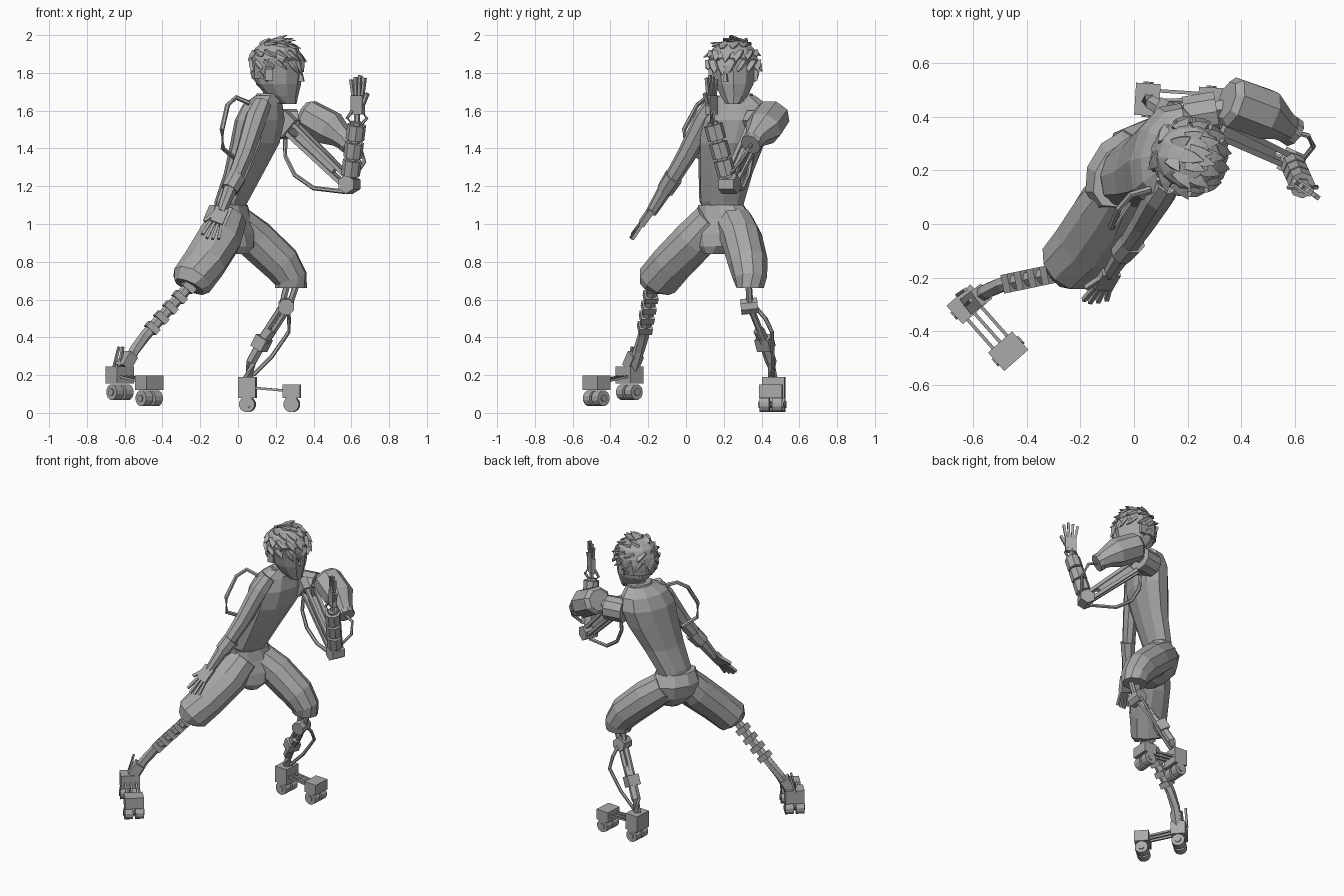
import bpy
import bmesh
import math
import random
from mathutils import Vector, Matrix

if "Cube" in bpy.data.objects:
    bpy.data.objects.remove(bpy.data.objects["Cube"])

random.seed(4)
UP = Vector((0, 0, 1))
FACING = -0.3  # body turn about z

clay = bpy.data.materials.new("clay_grey")
clay.use_nodes = True
clay.diffuse_color = (0.4, 0.4, 0.4, 1)
clay.node_tree.nodes["Principled BSDF"].inputs["Base Color"].default_value = clay.diffuse_color


def finish(name, bm):
    bmesh.ops.recalc_face_normals(bm, faces=bm.faces[:])
    mesh = bpy.data.meshes.new(name)
    bm.to_mesh(mesh)
    bm.free()
    mesh.materials.append(clay)
    obj = bpy.data.objects.new(name, mesh)
    bpy.context.collection.objects.link(obj)
    return obj


def frame(direction, side=None):
    """Side axis, second axis and unit direction."""
    d = Vector(direction).normalized()
    if side is None:
        side = UP.cross(d) if abs(d.z) < 0.98 else Vector((0, 1, 0))
    side = Vector(side)
    side = (side - d * side.dot(d)).normalized()
    return side, d.cross(side), d


def loft(name, rings, sides=8, yaw=None):
    """Skin over rings (x, y, z, radius, radius); level rings when yaw is given."""
    bm = bmesh.new()
    centres = [Vector(r[:3]) for r in rings]
    loops = []
    for i, ring in enumerate(rings):
        if yaw is None:
            ahead = centres[min(i + 1, len(rings) - 1)] - centres[max(i - 1, 0)]
            a, b, d = frame(ahead)
        else:
            a = Vector((math.cos(yaw), math.sin(yaw), 0))
            b = UP.cross(a)
        loop = []
        for k in range(sides):
            t = math.tau * (k + 0.5) / sides
            offset = a * math.cos(t) * ring[3] + b * math.sin(t) * ring[-1]
            loop.append(bm.verts.new(centres[i] + offset))
        loops.append(loop)
    for low, high in zip(loops, loops[1:]):
        for k in range(sides):
            n = (k + 1) % sides
            bm.faces.new((low[k], low[n], high[n], high[k]))
    bm.faces.new(loops[0][::-1])
    bm.faces.new(loops[-1])
    return finish(name, bm)


def rod(name, points, radius, sides=6):
    return loft(name, [(*p, radius, radius) for p in points], sides)


def block(name, start, end, width, height, side=None):
    """Box running from start to end."""
    start, end = Vector(start), Vector(end)
    a, b, d = frame(end - start, side)
    turn = Matrix((a, b, d)).transposed().to_4x4()
    size = Matrix.Diagonal((width, height, (end - start).length, 1))
    bm = bmesh.new()
    place = Matrix.Translation((start + end) / 2) @ turn @ size
    bmesh.ops.create_cube(bm, size=1, matrix=place)
    return finish(name, bm)


def segments(name, start, end, count, radius, sides, fill=0.65):
    """Row of armour links along a limb."""
    start, end = Vector(start), Vector(end)
    for i in range(count):
        a = start.lerp(end, i / count)
        b = start.lerp(end, (i + fill) / count)
        rod(f"{name}_{i}", (a, b), radius, sides)


def hand(name, wrist, direction, across, length):
    a, b, d = frame(direction, across)
    w = Vector(wrist)
    knuckles = w + d * length * 0.48
    block(name + "_palm", w, knuckles, length * 0.34, length * 0.15, a)
    for i in range(4):
        s = (i - 1.5) / 1.5
        root = knuckles + a * s * length * 0.14
        reach = length * (0.52 - 0.1 * abs(s - 0.2))
        tip = root + d * reach + a * s * length * 0.07
        block(f"{name}_finger_{i}", root, tip, length * 0.075, length * 0.08, a)
    thumb = w + d * length * 0.2 + a * length * 0.13
    block(name + "_thumb", thumb, thumb + (d + a * 0.5) * length * 0.33,
          length * 0.08, length * 0.09, a)


def foot(name, heel, toe, heel_height, toe_height, drop):
    """Two wheeled blocks joined by three bars."""
    heel, toe = Vector(heel), Vector(toe)
    along = toe - heel
    along.z = 0
    along.normalize()
    lateral = UP.cross(along)
    for label, c, h in (("heel", heel, heel_height), ("toe", toe, toe_height)):
        part = f"{name}_{label}"
        block(part, c - along * 0.046, c + along * 0.046, 0.12, h)
        for s in (-1, 1):
            hub = c + lateral * s * 0.034 - UP * (h / 2 + drop)
            rim = lateral * 0.026
            rod(f"{part}_wheel_{s}", (hub - rim, hub + rim), 0.042, 12)
            rod(f"{part}_hub_{s}", (hub - rim * 1.25, hub + rim * 1.25), 0.02, 8)
    for s in (-1, 0, 1):
        shift = lateral * s * 0.035
        rod(f"{name}_bar_{s}", (heel + shift, toe + shift), 0.009, 4)


# Torso, neck and collar
loft("torso", [(-.06, .2, 1.03, .07, .09), (-.035, .19, 1.12, .085, .125),
               (.03, .21, 1.27, .1, .15), (.09, .24, 1.43, .125, .185),
               (.115, .26, 1.55, .125, .2), (.13, .27, 1.63, .1, .17),
               (.16, .27, 1.68, .065, .1)], 10, FACING)
loft("collar", [(.16, .27, 1.64, .08, .1), (.17, .27, 1.69, .07, .085)], 8, FACING)
loft("neck", [(.17, .27, 1.63, .055, .055), (.2, .265, 1.74, .055, .055)], 8, FACING)

# Head
loft("head", [(.27, .25, 1.635, .04, .04), (.235, .255, 1.68, .085, .075),
              (.215, .255, 1.74, .12, .105), (.21, .25, 1.84, .135, .125),
              (.21, .25, 1.91, .12, .115), (.2, .25, 1.95, .08, .08)], 10, FACING)
loft("nose", [(.335, .21, 1.755, .022, .016), (.335, .21, 1.8, .008, .008)], 4, FACING)
for s in (-1, 1):
    ear = Vector((.2, .25, 1.79)) + Vector((.3, 1, 0)).normalized() * s * .125
    block(f"ear_{s}", ear - UP * .03, ear + UP * .03, .02, .04)

# Hair: domed cap and tufts combed forward and down
loft("hair_cap", [(.165, .265, 1.77, .09, .115), (.19, .255, 1.84, .128, .133),
                  (.205, .25, 1.88, .136, .135), (.205, .25, 1.93, .115, .113),
                  (.205, .25, 1.96, .08, .08), (.205, .25, 1.975, .03, .03)], 10, FACING)
flow = Vector((.55, -.15, -.55))
for row, (lift, count) in enumerate(((-.4, 9), (.1, 13), (.55, 11), (1, 8), (1.4, 4))):
    for k in range(count):
        turn = math.tau * (k + row / 2) / count
        if row == 0 and math.cos(turn) > .1:
            continue
        yaw = turn + FACING
        out = Vector((math.cos(yaw) * math.cos(lift), math.sin(yaw) * math.cos(lift), math.sin(lift)))
        root = Vector((.205, .25, 1.85)) + out * .122
        sweep = (flow - out * flow.dot(out)).normalized()
        tip = root + (sweep + out * .2) * random.uniform(.06, .085)
        loft(f"hair_tuft_{row}_{k}", [(*root, .04, .014), (*root.lerp(tip, .5), .028, .011),
                                      (*tip, .002, .002)], 4)

# Shorts
loft("shorts_hips", [(-.05, .185, 1.1, .09, .135), (-.055, .2, 1.03, .115, .165),
                     (-.04, .19, .95, .12, .165), (-.01, .17, .88, .09, .12),
                     (0, .15, .84, .05, .05)], 10, FACING * 1.8)
loft("shorts_right_leg", [(-.05, .14, 1.03, .1, .1), (-.1, .05, .92, .125, .115),
                          (-.18, -.075, .79, .125, .11), (-.245, -.15, .7, .115, .11),
                          (-.26, -.16, .67, .09, .08)], 10)
loft("shorts_left_leg", [(-.02, .25, 1.01, .11, .1), (.09, .295, .92, .11, .11),
                         (.23, .33, .79, .105, .105), (.28, .34, .71, .09, .09),
                         (.28, .34, .66, .075, .085)], 10)

# Right arm in its sleeve
loft("right_sleeve", [(.13, .155, 1.64, .05, .05), (.095, .105, 1.56, .058, .062),
                      (.035, .005, 1.37, .048, .052), (-.025, -.085, 1.22, .04, .043)], 8)
loft("right_cuff", [(-.005, -.065, 1.25, .05, .053), (-.045, -.11, 1.18, .045, .048)], 8)
loft("right_forearm", [(-.035, -.1, 1.2, .038, .042), (-.09, -.185, 1.06, .027, .03)], 8)
hand("right_hand", (-.085, -.18, 1.08), (-.07, -.12, -.17), (-1, 0, .3), .21)

# Back hose
rod("back_hose", [(.06, .13, 1.64), (-.01, .11, 1.67), (-.055, .06, 1.63),
                  (-.085, -.01, 1.5), (-.08, -.01, 1.4), (-.02, .08, 1.35)], .013)

# Left shoulder joint and engine
rod("left_shoulder_drum", [(.19, .4, 1.53), (.31, .42, 1.53)], .08, 10)
rod("engine_strut", [(.28, .42, 1.53), (.4, .44, 1.55)], .04)
loft("engine", [(.345, .462, 1.585, .075, .07), (.365, .455, 1.575, .1, .09),
                (.49, .41, 1.505, .1, .095), (.545, .375, 1.465, .065, .065),
                (.59, .345, 1.425, .05, .05)], 8)
rod("engine_nozzle", [(.575, .355, 1.435), (.595, .342, 1.42)], .058, 10)
rod("engine_hose", [(.59, .345, 1.42), (.65, .33, 1.4), (.67, .29, 1.33), (.63, .24, 1.27)], .01)

# Left mechanical arm
shoulder, elbow = Vector((.255, .385, 1.535)), Vector((.59, .23, 1.21))
side, rise, axis = frame(elbow - shoulder)
block("left_arm_mount", shoulder - axis * .03, shoulder + axis * .05, .12, .12)
for i, (u, v) in enumerate(((-1, -1), (-1, 1), (1, -1), (1, 1))):
    shift = side * u * .03 + rise * v * .032
    rod(f"left_arm_bar_{i}", (shoulder + shift, elbow + shift * .7), .015, 4)
block("left_arm_piston", shoulder + axis * .1, shoulder + axis * .38, .045, .045)
rod("elbow_joint", [elbow - side * .045, elbow + side * .045], .05, 6)
rod("left_arm_hose", [(.25, .36, 1.45), (.25, .35, 1.36), (.3, .33, 1.26),
                      (.4, .3, 1.19), (.57, .24, 1.17)], .012)
wrist = Vector((.63, .14, 1.54))
rod("forearm_core", [elbow, wrist], .03)
segments("forearm_link", elbow.lerp(wrist, .15), wrist, 3, .05, 8, .85)
for s in (-1, 1):
    loop = [(.63 + s * x, .137, z) for x, z in ((.025, 1.53), (.052, 1.56), (.025, 1.6))]
    rod(f"wrist_loop_{s}", loop, .009)
rod("wrist_pin", [wrist, wrist + UP * .06], .015)
hand("left_hand", (.635, .135, 1.58), (0, 0, 1), (1, -.7, 0), .21)

# Right lower leg, a jointed chain
knee, ankle = Vector((-.25, -.175, .68)), Vector((-.49, -.225, .41))
rod("right_shin_core", [knee, ankle, (-.55, -.25, .33), (-.6, -.285, .22)], .03)
segments("right_shin_link", knee, ankle, 5, .05, 4, .5)
block("right_ankle", (-.57, -.265, .31), (-.61, -.295, .24), .07, .06)
foot("right_foot", (-.625, -.3, .2), (-.47, -.475, .16), .09, .075, .045)
for s in (-1, 1):
    rod(f"heel_prong_{s}", [(-.645 + s * .015, -.285 - s * .02, .23),
                            (-.62 + s * .01, -.265 - s * .02, .35)], .009, 4)

# Left lower leg, twin struts with a hose
for s in (-1, 1):
    rod(f"left_shin_strut_{s}", [(.29 + s * .025, .33, .7), (.25 + s * .02, .34, .56),
                                 (.14 + s * .02, .41, .39)], .018)
rod("left_knee_joint", [(.255, .29, .56), (.255, .38, .57)], .045, 8)
rod("left_shin", [(.18, .385, .44), (.12, .42, .36), (.07, .45, .27), (.055, .46, .18)], .03)
block("left_shin_brace", (.14, .41, .4), (.11, .425, .34), .08, .07)
rod("left_shin_hose", [(.26, .36, .57), (.27, .42, .5), (.27, .455, .43),
                       (.18, .46, .3), (.08, .46, .2)], .011)
foot("left_foot", (.05, .465, .135), (.285, .45, .115), .11, .07, .035)
